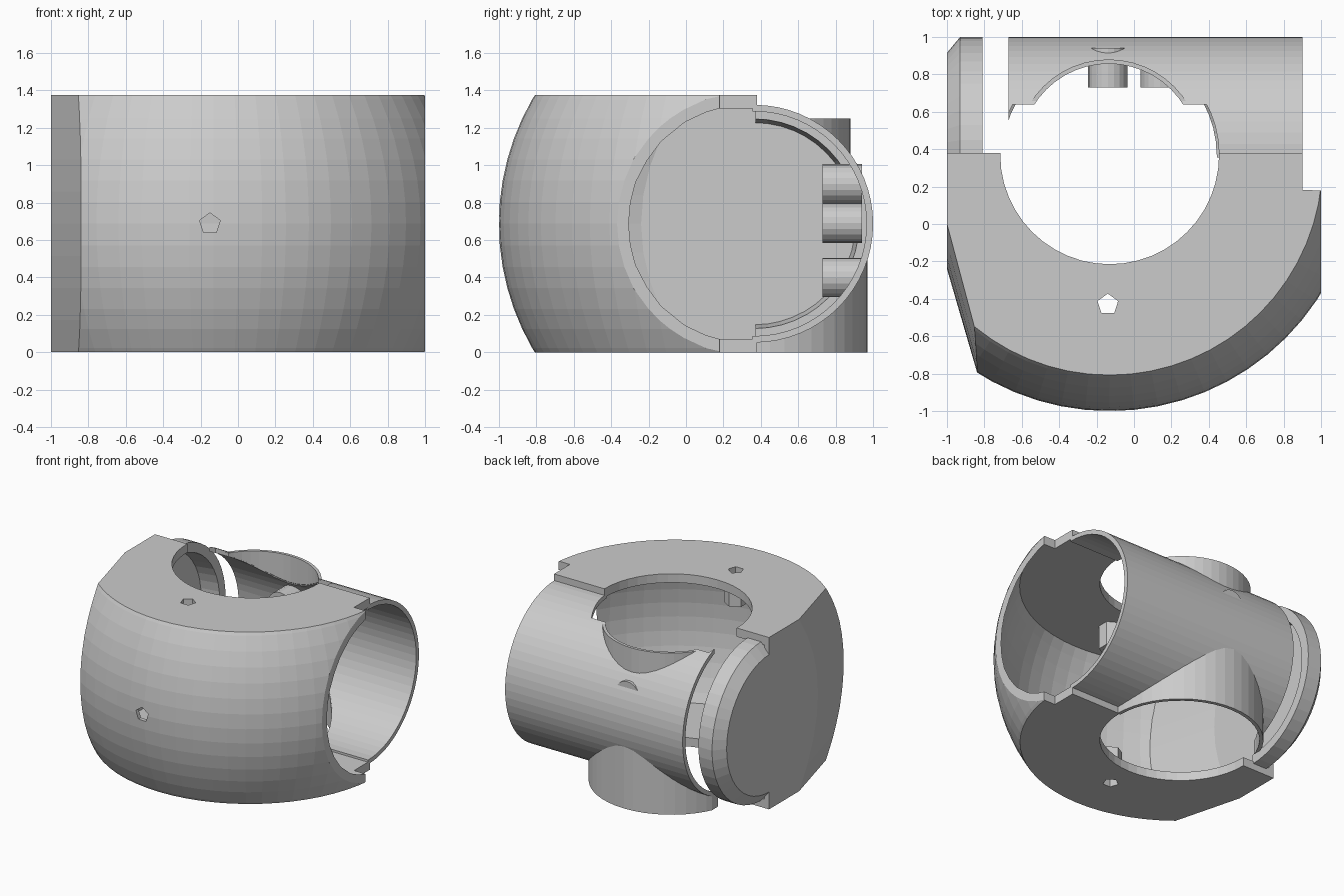
import bpy, bmesh
from math import pi
from mathutils import Matrix, Vector

if "Cube" in bpy.data.objects:
    bpy.data.objects.remove(bpy.data.objects["Cube"])

ROT = {'X': Matrix.Rotation(pi / 2, 4, 'Y'), 'Y': Matrix.Rotation(pi / 2, 4, 'X'), 'Z': Matrix.Identity(4)}
MID = 0.687          # half height
H = 2 * MID


def finish(name, bm):
    bmesh.ops.recalc_face_normals(bm, faces=bm.faces)
    me = bpy.data.meshes.new(name)
    bm.to_mesh(me)
    bm.free()
    ob = bpy.data.objects.new(name, me)
    bpy.context.collection.objects.link(ob)
    return ob


def cyl(name, axis, c, r, length, n=64):
    bm = bmesh.new()
    bmesh.ops.create_cone(bm, cap_ends=True, segments=n, radius1=r, radius2=r, depth=length,
                          matrix=Matrix.Translation(c) @ ROT[axis])
    return finish(name, bm)


def box(name, lo, hi):
    lo, hi = Vector(lo), Vector(hi)
    bm = bmesh.new()
    bmesh.ops.create_cube(bm, size=1, matrix=Matrix.Translation((lo + hi) / 2) @ Matrix.Diagonal((*(hi - lo), 1)))
    return finish(name, bm)


def ball(name, r):
    bm = bmesh.new()
    bmesh.ops.create_uvsphere(bm, u_segments=64, v_segments=36, radius=r,
                              matrix=Matrix.Translation((-0.13, 0.33, MID)))
    return finish(name, bm)


def loft(name, rings):
    bm = bmesh.new()
    rows = [[bm.verts.new(p) for p in ring] for ring in rings]
    n = len(rows[0])
    for a, b in zip(rows, rows[1:]):
        for i in range(n):
            bm.faces.new((a[i], a[(i + 1) % n], b[(i + 1) % n], b[i]))
    bm.faces.new(rows[0])
    bm.faces.new(rows[-1])
    return finish(name, bm)


def boolean(ob, op, *tools):
    for t in tools:
        m = ob.modifiers.new('cut', 'BOOLEAN')
        m.operation, m.solver, m.object = op, 'EXACT', t
        bpy.context.view_layer.update()
        ev = ob.evaluated_get(bpy.context.evaluated_depsgraph_get())
        me = bpy.data.meshes.new_from_object(ev)
        ob.modifiers.clear()
        ob.data = me
        bpy.data.objects.remove(t)
    return ob


def cut(ob, *tools):
    return boolean(ob, 'DIFFERENCE', *tools)


def clip(ob, *tools):
    return boolean(ob, 'INTERSECT', *tools)


def outline(z, inset):
    # plan of the front housing; its slanted left cheek moves back towards top and bottom
    t = ((z - MID) / MID) ** 2
    w = inset
    return [(x, y, z) for x, y in [
        (-1 + w, 0.38 + 3 * w), (-1 + w, -0.24 + 0.24 * t), (-0.84 + w, -0.79 + 0.19 * t),
        (-0.72 + w, -1.3), (1 + 2 * w, -1.3), (1 + 2 * w, 0.18 + 3 * w),
        (0.9 + 3 * w, 0.181 + 3 * w), (0.9 + 3 * w, 0.38 + 3 * w)]]


# front housing: hollow spherical shell between flat top and bottom plates
housing = clip(ball('front_housing', 1.33), loft('c', [outline(H * k / 8, 0) for k in range(9)]))
inner = clip(ball('inner', 1.298),
             loft('c', [outline(0.07 + (H - 0.14) * k / 8, 0.04) for k in range(9)]))
cut(housing, inner,
    cyl('c', 'Z', (-0.13, 0.37, MID), 0.585, 3, 48),
    cyl('c', 'Z', (-0.14, -0.43, MID), 0.058, 3, 5),
    cyl('c', 'Y', (-0.15, -0.95, MID), 0.058, 0.4, 5))

# screw bosses under the top plate and over the bottom plate
for name, z in (('upper_boss', H - 0.15), ('lower_boss', 0.15)):
    cut(cyl(name, 'Z', (-0.14, -0.43, z), 0.085, 0.22, 6), cyl('c', 'Z', (-0.14, -0.43, z), 0.058, 1, 5))

# back half of the horizontal tube with its openings
CY = 0.365
tube = cyl('rear_half_tube', 'X', (0.115, CY, MID), 0.635, 1.57)
cut(tube, cyl('c', 'X', (0.115, CY, MID), 0.60, 3),
    box('c', (-2, -2, -1), (2, 0.355, 3)),
    clip(cyl('c', 'Z', (-0.13, 0.37, 1.5), 0.585, 1.4, 48), box('c', (-2, -2, 0.8), (2, 0.64, 3))),
    cyl('c', 'Z', (-0.135, 0.385, 1.5), 0.475, 1.4, 48),
    cyl('c', 'Z', (-0.13, 0.37, 0), 0.575, 1.2, 48))

# vertical collars that grow out of the tube, above and below
top = cyl('upper_collar', 'Z', (-0.135, 0.385, 1.0), 0.495, 0.5, 48)
cut(top, cyl('c', 'Z', (-0.135, 0.385, 1.0), 0.472, 2, 48),
    cyl('c', 'X', (0, CY, MID), 0.605, 3), box('c', (-2, -2, -1), (2, 0.638, 3)))
low = cyl('lower_collar', 'Z', (-0.13, 0.37, 0.275), 0.60, 0.55, 48)
cut(low, cyl('c', 'Z', (-0.13, 0.37, 0.275), 0.572, 2, 48),
    cyl('c', 'X', (0, CY, MID), 0.605, 3),
    box('c', (-2, -2, -1), (2, 0.372, 3)), box('c', (-2, -2, -1), (-0.67, 2, 3)))

# left end cap: half of a shallow chamfered cup
prof = [(-1, 0.55), (-0.93, 0.635), (-0.81, 0.635), (-0.81, 0.56), (-0.96, 0.54)]
N = 48
cap = loft('left_end_cap', [[(x, CY + r * (Matrix.Rotation(2 * pi * i / N, 2) @ Vector((1, 0))).x,
                              MID + r * (Matrix.Rotation(2 * pi * i / N, 2) @ Vector((1, 0))).y)
                             for i in range(N)] for x, r in prof])
cut(cap, box('c', (-2, -2, -1), (2, 0.372, 3)))

# pegs inside the tube's back wall
for i, (x, z) in enumerate([(-0.14, 0.9), (0.14, 0.69), (-0.14, 0.40)]):
    cyl('inner_peg_%d' % (i + 1), 'Y', (x, 0.835, z), 0.105, 0.21, 20)
